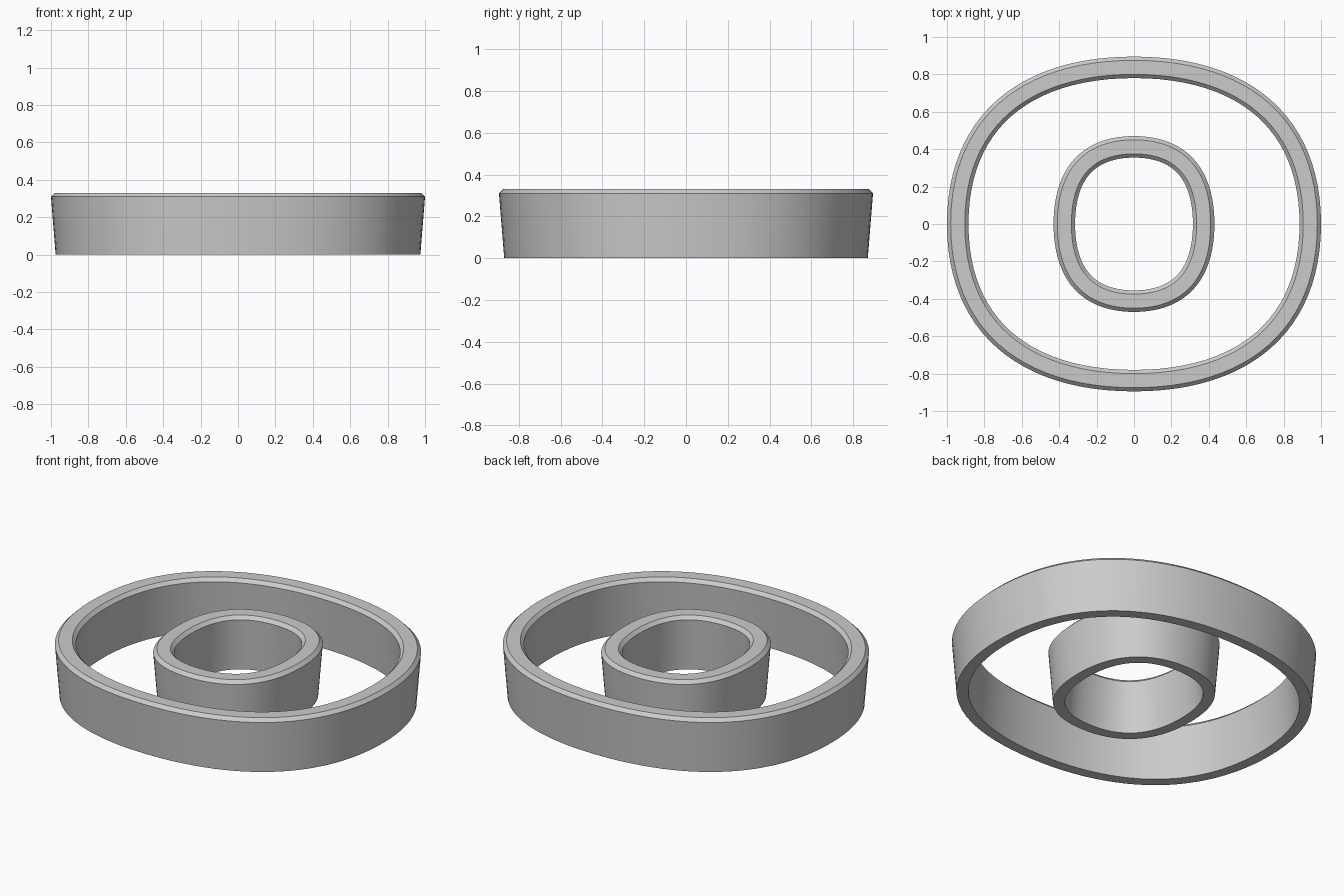
import bpy, math
from mathutils import Vector
from mathutils.geometry import interpolate_bezier

cube = bpy.data.objects.get("Cube")
if cube:
    bpy.data.objects.remove(cube)

grey = bpy.data.materials.new("plain grey")
grey.use_nodes = True
colour = (0.6, 0.6, 0.6, 1)
grey.diffuse_color = colour
grey.node_tree.nodes["Principled BSDF"].inputs["Base Color"].default_value = colour

HEIGHT, BEVEL, DRAFT = 0.33, 0.02, 0.025
STEPS = 24


def outline(rx, ry, kx, ky):
    """Closed rounded loop from four mirrored Bezier quarters."""
    quarter = interpolate_bezier(Vector((rx, 0, 0)), Vector((rx, ry * ky, 0)),
                                 Vector((rx * kx, ry, 0)), Vector((0, ry, 0)), STEPS + 1)
    right = quarter[:-1]
    left = [Vector((-p.x, p.y, 0)) for p in reversed(quarter[1:])]
    half = right + left
    return half + [-p for p in half]


def ring(name, rx, ry, kx, ky, width):
    """Drafted wall with chamfered top edges, swept round the outline."""
    path = outline(rx, ry, kx, ky)
    n = len(path)
    # Cross-section: inward offset and height
    section = [(DRAFT, 0), (0, HEIGHT - BEVEL), (BEVEL, HEIGHT),
               (width - BEVEL, HEIGHT), (width, HEIGHT - BEVEL), (width - DRAFT, 0)]
    m = len(section)
    verts, faces = [], []
    for i, p in enumerate(path):
        along = path[(i + 1) % n] - path[i - 1]
        inward = Vector((-along.y, along.x, 0)).normalized()
        verts += [p + inward * d + Vector((0, 0, z)) for d, z in section]
        j = (i + 1) % n
        for k in range(m):
            q = (k + 1) % m
            faces.append((i * m + k, j * m + k, j * m + q, i * m + q))
    mesh = bpy.data.meshes.new(name)
    mesh.from_pydata(verts, [], faces)
    mesh.materials.append(grey)
    obj = bpy.data.objects.new(name, mesh)
    bpy.context.collection.objects.link(obj)
    bpy.ops.object.select_all(action="DESELECT")
    obj.select_set(True)
    bpy.context.view_layer.objects.active = obj
    bpy.ops.object.shade_smooth_by_angle(angle=math.radians(25))


ring("outer_ring", 1.0, 0.895, 0.62, 0.64, 0.115)
ring("inner_ring", 0.43, 0.47, 0.58, 0.70, 0.115)
